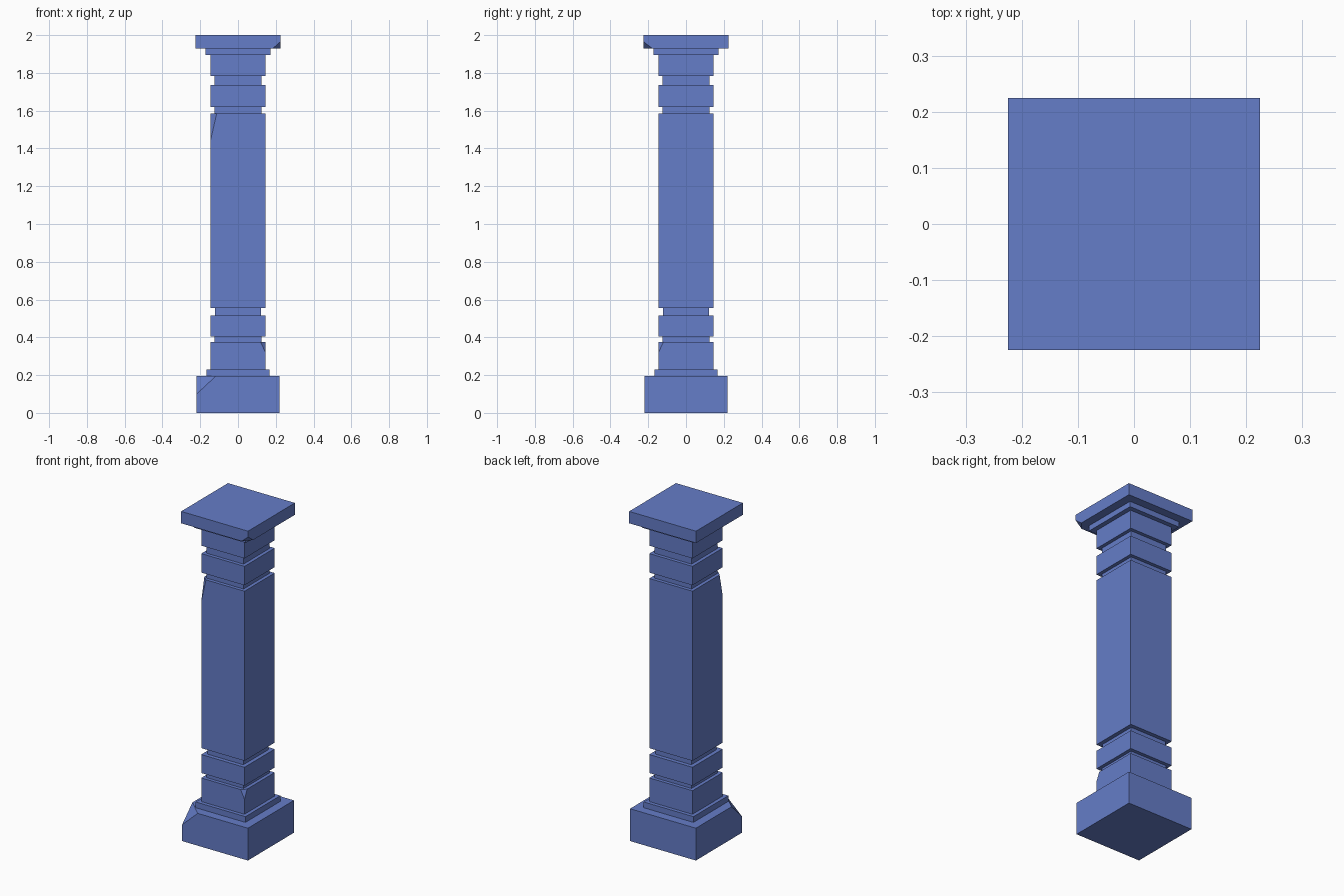
import bpy, bmesh
from mathutils import Vector

if "Cube" in bpy.data.objects:
    bpy.data.objects.remove(bpy.data.objects["Cube"])

# Blue stone
stone = bpy.data.materials.new("blue_stone")
stone.diffuse_color = (0.13, 0.205, 0.58, 1)
stone.use_nodes = True
stone.node_tree.nodes["Principled BSDF"].inputs["Base Color"].default_value = stone.diffuse_color


def block(name, half, z0, z1, chip=None):
    """Square block; chip = (sx, sy, sz, dx, dy, dz) slices one corner off."""
    bm = bmesh.new()
    bmesh.ops.create_cube(bm, size=1)
    for v in bm.verts:
        v.co = Vector((v.co.x * 2 * half, v.co.y * 2 * half,
                       z0 if v.co.z < 0 else z1))
    if chip:
        sx, sy, sz, dx, dy, dz = chip
        corner = Vector((sx * half, sy * half, z1 if sz > 0 else z0))
        normal = Vector((sx / dx, sy / dy, sz / dz)).normalized()
        bmesh.ops.bisect_plane(bm, geom=bm.verts[:] + bm.edges[:] + bm.faces[:],
                               plane_co=corner - Vector((sx * dx, 0, 0)),
                               plane_no=normal, clear_outer=True)
        bmesh.ops.holes_fill(bm, edges=[e for e in bm.edges if e.is_boundary])
    bmesh.ops.recalc_face_normals(bm, faces=bm.faces[:])
    mesh = bpy.data.meshes.new(name)
    bm.to_mesh(mesh)
    bm.free()
    mesh.materials.append(stone)
    bpy.context.collection.objects.link(bpy.data.objects.new(name, mesh))


# Stacked sections from bottom to top: name, half width, top height, chipped corner
sections = [
    ("base_plinth", 0.221, 0.196, (-1, -1, 1, 0.105, 0.10, 0.098)),
    ("base_step", 0.167, 0.231, None),
    ("lower_block", 0.145, 0.374, (1, -1, 1, 0.025, 0.025, 0.053)),
    ("lower_groove", 0.124, 0.404, None),
    ("lower_band", 0.145, 0.516, None),
    ("shaft_bottom_groove", 0.121, 0.555, None),
    ("shaft", 0.145, 1.584, (-1, -1, 1, 0.032, 0.03, 0.14)),
    ("shaft_top_groove", 0.124, 1.62, None),
    ("upper_band", 0.145, 1.735, None),
    ("upper_groove", 0.124, 1.783, None),
    ("upper_block", 0.145, 1.895, None),
    ("capital_step", 0.173, 1.928, None),
    ("capital_slab", 0.2245, 2.0, (1, -1, -1, 0.042, 0.048, 0.037)),
]

z = 0.0
for name, half, top, chip in sections:
    block(name, half, z, top, chip)
    z = top
